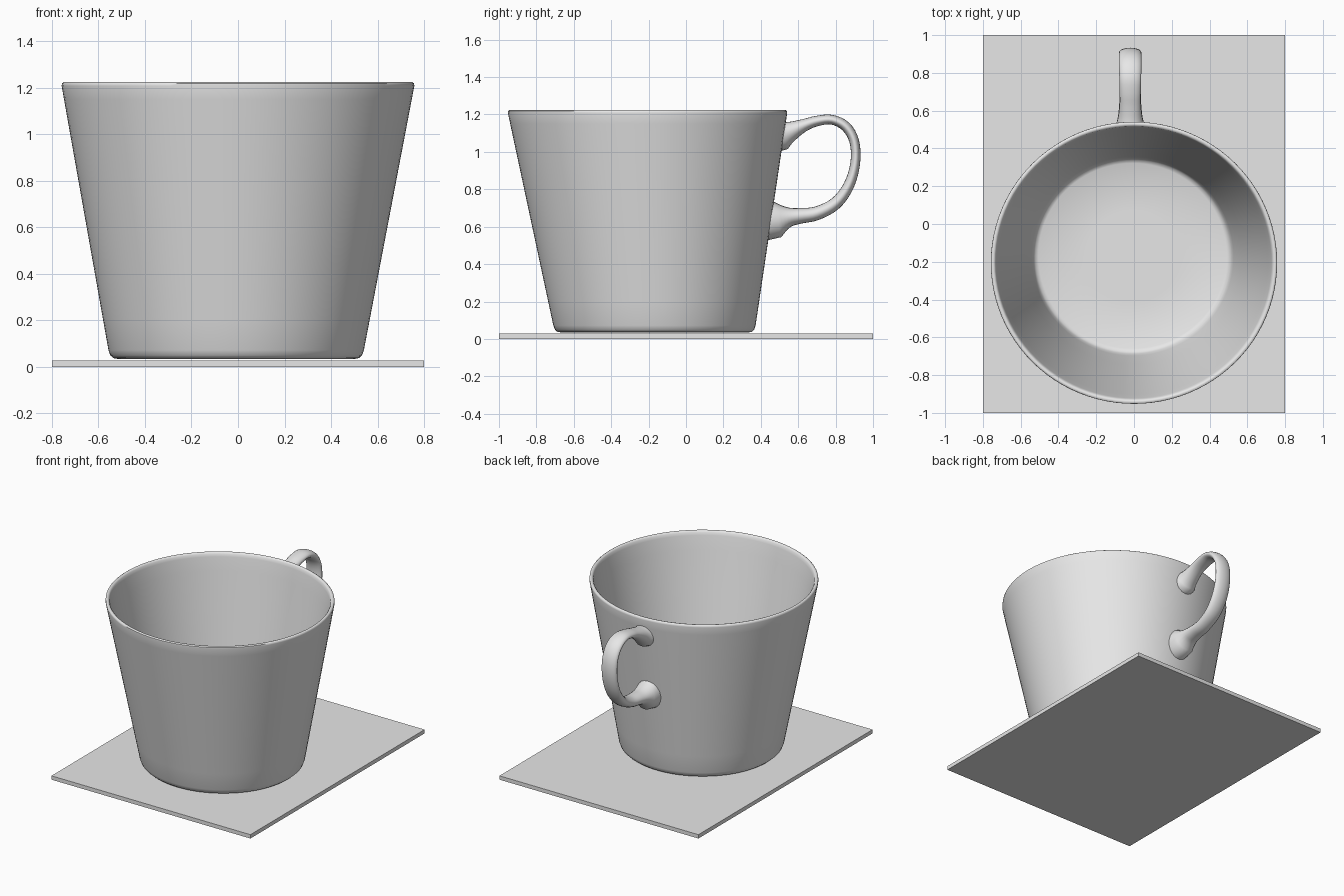
import bpy, bmesh, math
from mathutils import Vector

if "Cube" in bpy.data.objects:
    bpy.data.objects.remove(bpy.data.objects["Cube"])

grey = bpy.data.materials.new("plain grey")
grey.diffuse_color = (0.8, 0.8, 0.8, 1)
grey.use_nodes = True
grey.node_tree.nodes["Principled BSDF"].inputs["Base Color"].default_value = grey.diffuse_color


def finish(bm, name, smooth=True):
    bmesh.ops.recalc_face_normals(bm, faces=bm.faces)
    mesh = bpy.data.meshes.new(name)
    bm.to_mesh(mesh)
    bm.free()
    mesh.materials.append(grey)
    ob = bpy.data.objects.new(name, mesh)
    bpy.context.collection.objects.link(ob)
    if smooth:
        bpy.ops.object.select_all(action='DESELECT')
        ob.select_set(True)
        bpy.context.view_layer.objects.active = ob
        bpy.ops.object.shade_smooth_by_angle(angle=math.radians(50))
    return ob


def skin(bm, rings):
    """Join rings of points into a capped tube."""
    vs = [[bm.verts.new(p) for p in r] for r in rings]
    n = len(vs[0])
    for a, b in zip(vs, vs[1:]):
        for i in range(n):
            j = (i + 1) % n
            bm.faces.new((a[i], a[j], b[j], b[i]))
    bm.faces.new(vs[0])
    bm.faces.new(vs[-1])


# The cup leans very slightly towards the front
SQUASH = 0.985


def centre(z):
    t = (z - 0.05) / 1.17
    return -0.008 + 0.008 * t, -0.168 - 0.038 * t


def wall_radius(z):
    return 0.545 + 0.184 * (z - 0.05)


def wall_y(x, z):
    cx, cy = centre(z)
    return cy + SQUASH * math.sqrt(wall_radius(z) ** 2 - (x - cx) ** 2)


# Saucer plate
bm = bmesh.new()
bmesh.ops.create_cube(bm, size=1)
for v in bm.verts:
    v.co = (v.co.x * 1.6, v.co.y * 2.0, v.co.z * 0.028 + 0.014)
finish(bm, "base_plate", smooth=False)

# Cup body: outer wall, rounded rim, inner wall and floor
profile = [(0.25, 0.034), (0.505, 0.034), (0.528, 0.038), (0.541, 0.05), (0.549, 0.072)]
profile += [(wall_radius(z), z) for z in (0.2, 0.45, 0.7, 0.95, 1.15)]
profile += [(0.758, 1.208), (0.757, 1.219), (0.750, 1.224), (0.740, 1.223),
            (0.733, 1.215), (0.728, 1.195)]
profile += [(wall_radius(z) - 0.027, z) for z in (1.1, 0.85, 0.6, 0.35, 0.14)]
profile += [(0.525, 0.098), (0.515, 0.083), (0.498, 0.075), (0.25, 0.073)]
N = 96
rings = []
for r, z in profile:
    cx, cy = centre(z)
    rings.append([(cx + r * math.cos(2 * math.pi * i / N),
                   cy + SQUASH * r * math.sin(2 * math.pi * i / N), z) for i in range(N)])
bm = bmesh.new()
skin(bm, rings)
finish(bm, "cup_body")

# Handle: (y, z, half thickness, half width), flared where it meets the wall
path = [(0.50, 1.085, 0.090, 0.085), (0.555, 1.108, 0.056, 0.066), (0.63, 1.142, 0.034, 0.056),
        (0.70, 1.165, 0.028, 0.056), (0.78, 1.172, 0.026, 0.058), (0.855, 1.135, 0.027, 0.060),
        (0.90, 1.055, 0.026, 0.060), (0.905, 0.94, 0.026, 0.060), (0.87, 0.82, 0.029, 0.060),
        (0.80, 0.725, 0.033, 0.058), (0.70, 0.672, 0.037, 0.056), (0.61, 0.658, 0.042, 0.060),
        (0.545, 0.650, 0.056, 0.070), (0.47, 0.635, 0.112, 0.092)]


def spline(a, b, c, d, t):
    return 0.5 * (2 * b + (c - a) * t + (2 * a - 5 * b + 4 * c - d) * t * t
                  + (3 * b - a - 3 * c + d) * t ** 3)


pts = [Vector(p) for p in path]
pts = [2 * pts[0] - pts[1]] + pts + [2 * pts[-1] - pts[-2]]
STEPS, M = 4, 20
fine = [spline(*pts[k:k + 4], s / STEPS) for k in range(len(path) - 1) for s in range(STEPS)]
fine.append(pts[-2])
rings = []
for k, p in enumerate(fine):
    a, b = fine[max(k - 1, 0)], fine[min(k + 1, len(fine) - 1)]
    ty, tz = b[0] - a[0], b[1] - a[1]
    length = math.hypot(ty, tz)
    ny, nz = -tz / length, ty / length
    ring = []
    for i in range(M):
        ang = 2 * math.pi * i / M
        u, w = p[2] * math.sin(ang), p[3] * math.cos(ang)
        x, y, z = -0.02 + w, p[0] + ny * u, p[1] + nz * u
        # keep the ends buried inside the thin wall
        inside = wall_y(x, z) - 0.012
        y = inside if k in (0, len(fine) - 1) else max(y, inside)
        ring.append((x, y, z))
    rings.append(ring)
bm = bmesh.new()
skin(bm, rings)
finish(bm, "handle")
